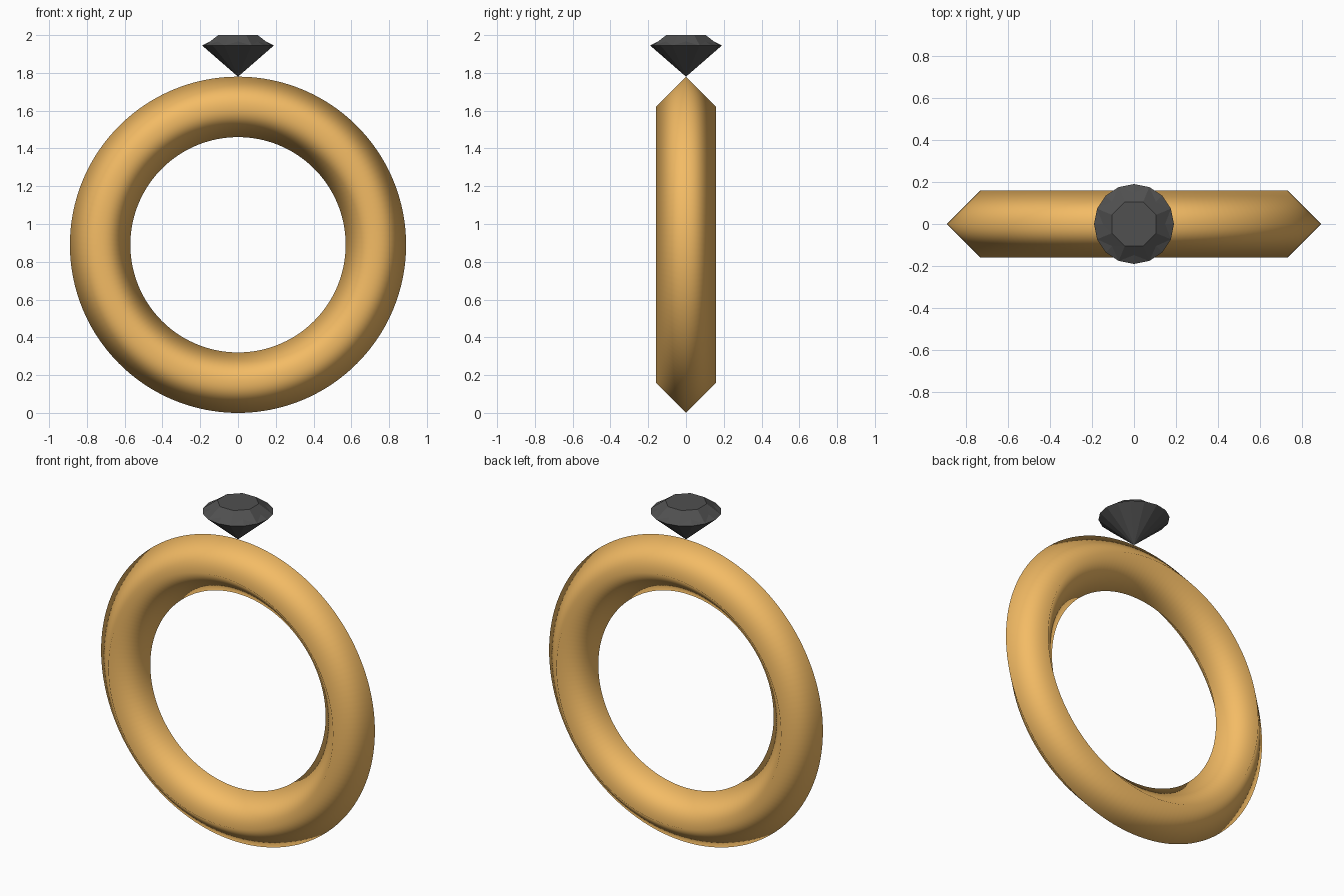
import bpy, bmesh
from math import pi, sin, cos

if "Cube" in bpy.data.objects:
    bpy.data.objects.remove(bpy.data.objects["Cube"])


def material(name, color):
    m = bpy.data.materials.new(name)
    m.diffuse_color = (*color, 1)
    m.use_nodes = True
    m.node_tree.nodes["Principled BSDF"].inputs["Base Color"].default_value = m.diffuse_color
    return m


# Band: torus with a four-sided, diamond-shaped cross-section, smooth shaded
bpy.ops.mesh.primitive_torus_add(major_segments=160, minor_segments=4,
                                 major_radius=0.73, minor_radius=0.16,
                                 location=(0, 0, 0.89), rotation=(pi / 2, 0, 0))
band = bpy.context.object
band.name = "ring_band"
bpy.ops.object.shade_smooth()
band.data.materials.append(material("gold", (0.9, 0.5, 0.13)))

# Gem: pointed pavilion, 16-sided girdle, kite-faceted crown, octagonal table
bm = bmesh.new()


def loop(n, r, z, offset=0.0):
    return [bm.verts.new((r * cos(2 * pi * i / n + offset),
                          r * sin(2 * pi * i / n + offset), z)) for i in range(n)]


tip = bm.verts.new((0, 0, 1.78))
girdle = loop(16, 0.19, 1.945)
crown = loop(8, 0.148, 1.966)
table = loop(8, 0.113, 2.0, pi / 8)
for i in range(16):
    bm.faces.new((tip, girdle[(i + 1) % 16], girdle[i]))
for i in range(8):
    j, g = (i + 1) % 8, 2 * i
    bm.faces.new((girdle[g], girdle[g + 1], crown[i]))
    bm.faces.new((girdle[g + 1], girdle[(g + 2) % 16], crown[j]))
    bm.faces.new((crown[i], girdle[g + 1], table[i]))
    bm.faces.new((girdle[g + 1], crown[j], table[i]))
    bm.faces.new((crown[j], table[j], table[i]))
bm.faces.new(table)
bmesh.ops.recalc_face_normals(bm, faces=bm.faces)
mesh = bpy.data.meshes.new("gemstone")
bm.to_mesh(mesh)
bm.free()
gem = bpy.data.objects.new("gemstone", mesh)
bpy.context.collection.objects.link(gem)
mesh.materials.append(material("dark_stone", (0.08, 0.08, 0.08)))
